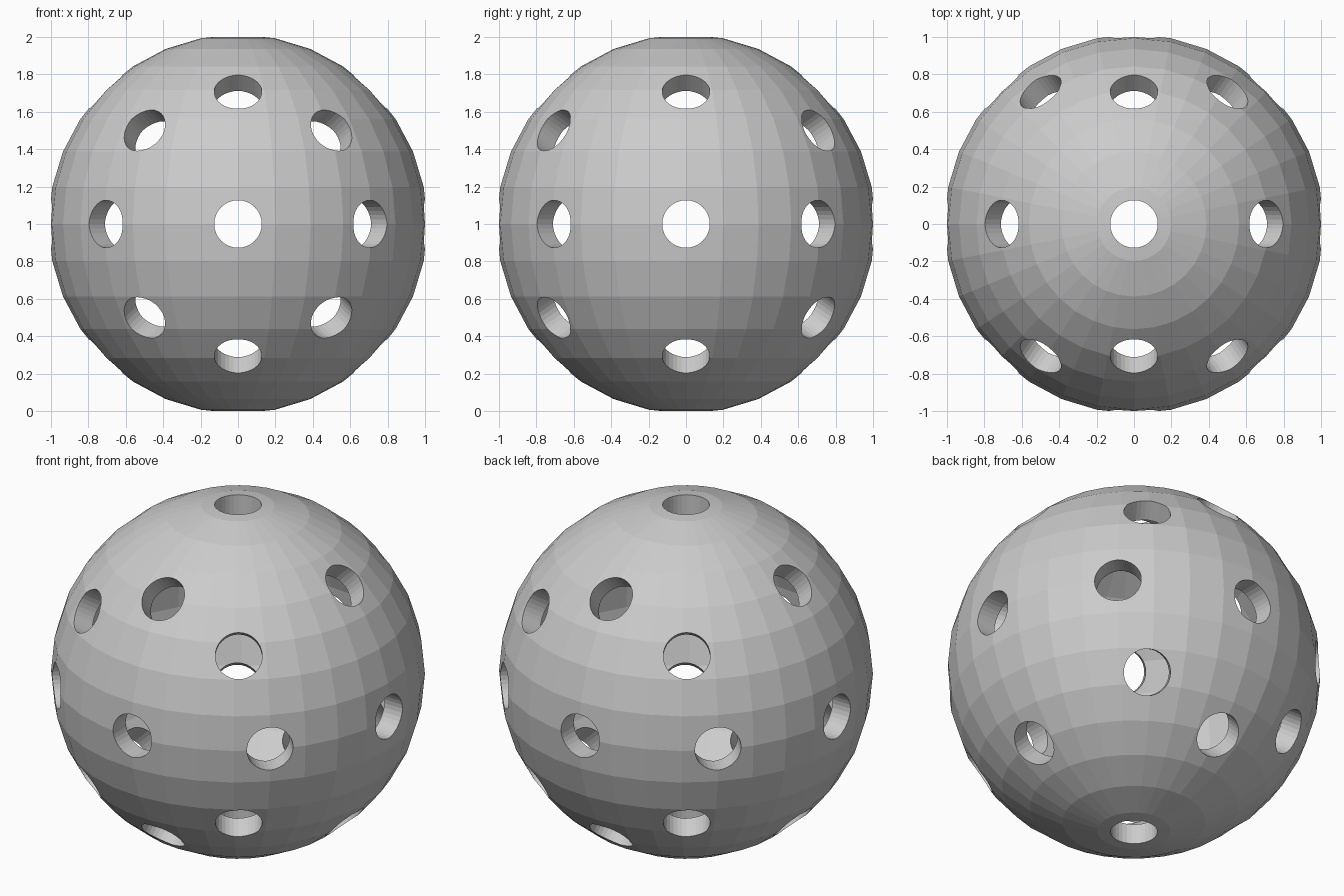
import bpy, bmesh
from itertools import product
from mathutils import Vector, Matrix

if "Cube" in bpy.data.objects:
    bpy.data.objects.remove(bpy.data.objects["Cube"])

R, WALL, HOLE = 1.0127, 0.12, 0.127
CENTRE = Vector((0, 0, 1))


def new_object(name, bm):
    me = bpy.data.meshes.new(name)
    bm.to_mesh(me)
    bm.free()
    ob = bpy.data.objects.new(name, me)
    bpy.context.collection.objects.link(ob)
    return ob


# Hollow ball shell: faceted outer sphere with an inward-facing inner sphere
bm = bmesh.new()
place = Matrix.Translation(CENTRE)
bmesh.ops.create_uvsphere(bm, u_segments=32, v_segments=16, radius=R, matrix=place)
outer = set(bm.faces)
bmesh.ops.create_uvsphere(bm, u_segments=32, v_segments=16, radius=R - WALL, matrix=place)
bmesh.ops.reverse_faces(bm, faces=[f for f in bm.faces if f not in outer])
ball = new_object("ball_shell", bm)

# Hole cutters: one short cylinder for each of the 26 directions
bm = bmesh.new()
for x, y, z in product((-1, 0, 1), repeat=3):
    if not (x or y or z):
        continue
    # corner holes sit at 45 degrees between the side ring and the y pole
    d = Vector((x, y * (2 ** 0.5 if x and z else 1), z)).normalized()
    m = Matrix.Translation(CENTRE + d * 0.95) @ d.to_track_quat('Z', 'Y').to_matrix().to_4x4()
    bmesh.ops.create_cone(bm, cap_ends=True, segments=32, radius1=HOLE, radius2=HOLE,
                          depth=0.5, matrix=m)
cutter = new_object("hole_cutters", bm)
cutter.hide_render = True
cutter.hide_set(True)

# Punch the holes
mod = ball.modifiers.new("holes", 'BOOLEAN')
mod.operation = 'DIFFERENCE'
mod.solver = 'EXACT'
mod.object = cutter
bpy.context.view_layer.objects.active = ball
ball.select_set(True)
bpy.ops.object.modifier_apply(modifier=mod.name)
bpy.data.objects.remove(cutter)
